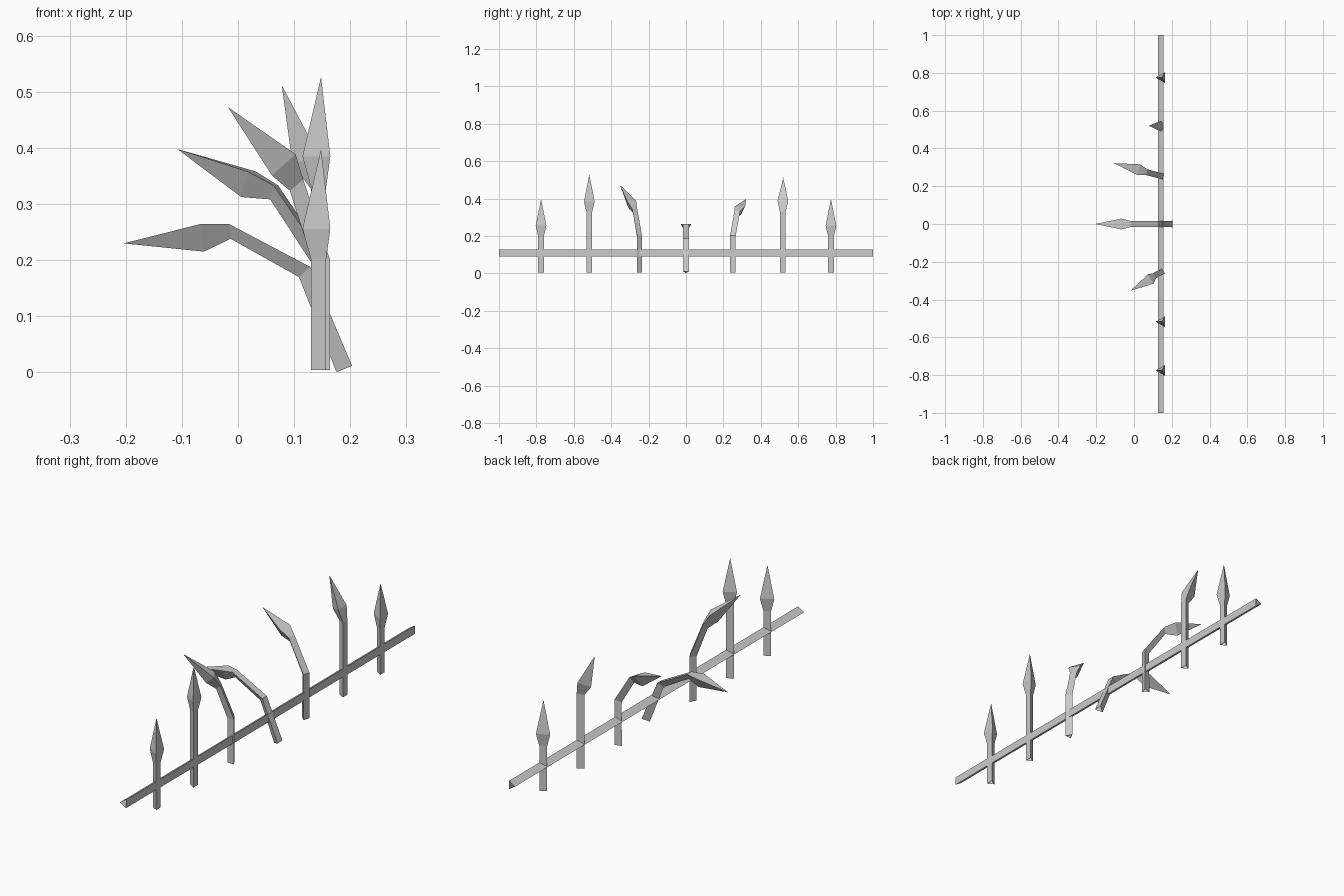
import bpy
from mathutils import Vector
from math import sqrt

if "Cube" in bpy.data.objects:
    bpy.data.objects.remove(bpy.data.objects["Cube"])


def tri_tube(name, rings, lean, tip=None):
    """Open three-sided tube. rings = (centre, tangent, radius); apex edge faces lean."""
    d = Vector(lean).normalized()
    side = Vector((-d.y, d.x, 0))
    verts, faces = [], []
    for c, t, r in rings:
        c, t = Vector(c), Vector(t).normalized()
        n = side.cross(t).normalized()
        s = t.cross(n)
        verts += [c + n * r, c - n * r / 2 + s * r * sqrt(3) / 2,
                  c - n * r / 2 - s * r * sqrt(3) / 2]
    for i in range(len(rings) - 1):
        for j in range(3):
            a, b = i * 3 + j, i * 3 + (j + 1) % 3
            faces.append((a, b, b + 3, a + 3))
    if tip:
        verts.append(Vector(tip))
        k = (len(rings) - 1) * 3
        faces += [(k + j, k + (j + 1) % 3, len(verts) - 1) for j in range(3)]
    me = bpy.data.meshes.new(name)
    me.from_pydata([tuple(v) for v in verts], [], faces)
    me.update()
    ob = bpy.data.objects.new(name, me)
    bpy.context.collection.objects.link(ob)
    return ob


def spike(name, path, lean=(-1, 0, 0), base_r=0.018):
    """path = shaft points..., head base, head shoulder, tip."""
    p = [Vector(q) for q in path]
    last = len(p) - 1
    rings = []
    for i in range(last):
        out = (p[i + 1] - p[i]).normalized()
        t = out
        if 0 < i < last - 1:
            t = out + (p[i] - p[i - 1]).normalized()
        if i == last - 2 and len(p) > 4:
            t = (p[last] - p[i])          # head base square to the head
        r = 0.033 if i == last - 1 else (base_r if i == 0 else 0.018)
        rings.append((p[i], t, r))
    tri_tube(name, rings, lean, p[last])


X, Z0 = 0.148, 0.004

# Horizontal rail
rail = bpy.data.meshes.new("rail")
rail.from_pydata([(x, y, z) for y in (-1, 1)
                  for x, z in ((0.128, 0.11), (0.157, 0.092), (0.157, 0.128))],
                 [], [(0, 1, 4, 3), (1, 2, 5, 4), (2, 0, 3, 5)])
bpy.context.collection.objects.link(bpy.data.objects.new("rail", rail))

# Straight spikes
for name, y, h in (("short_spike_front", -0.775, 0.398),
                   ("tall_spike", -0.517, 0.527),
                   ("short_spike_back", 0.775, 0.398)):
    spike(name, [(X, y, Z0), (X, y, h - 0.197), (X, y, h - 0.142), (X, y, h)])

# Tall spike with a tilted head
spike("tilted_spike", [(X, 0.517, Z0), (X, 0.517, 0.33),
                       (0.128, 0.518, 0.382), (0.078, 0.52, 0.512)])

# Bent spikes
spike("bent_spike_front", [(X, -0.253, Z0), (X, -0.253, 0.2), (0.103, -0.277, 0.337),
                           (0.079, -0.297, 0.376), (-0.018, -0.353, 0.473)],
      (-0.167, -0.1, 0))
spike("bent_spike_back", [(X, 0.253, Z0), (X, 0.253, 0.2), (0.064, 0.275, 0.325),
                          (0.018, 0.29, 0.343), (-0.108, 0.322, 0.398)],
      (-0.256, 0.069, 0))
spike("collapsed_spike", [(0.194, 0, 0.008), (0.122, 0, 0.182), (-0.0155, 0, 0.256),
                          (-0.065, 0, 0.248), (-0.204, 0, 0.23)], base_r=0.02)
